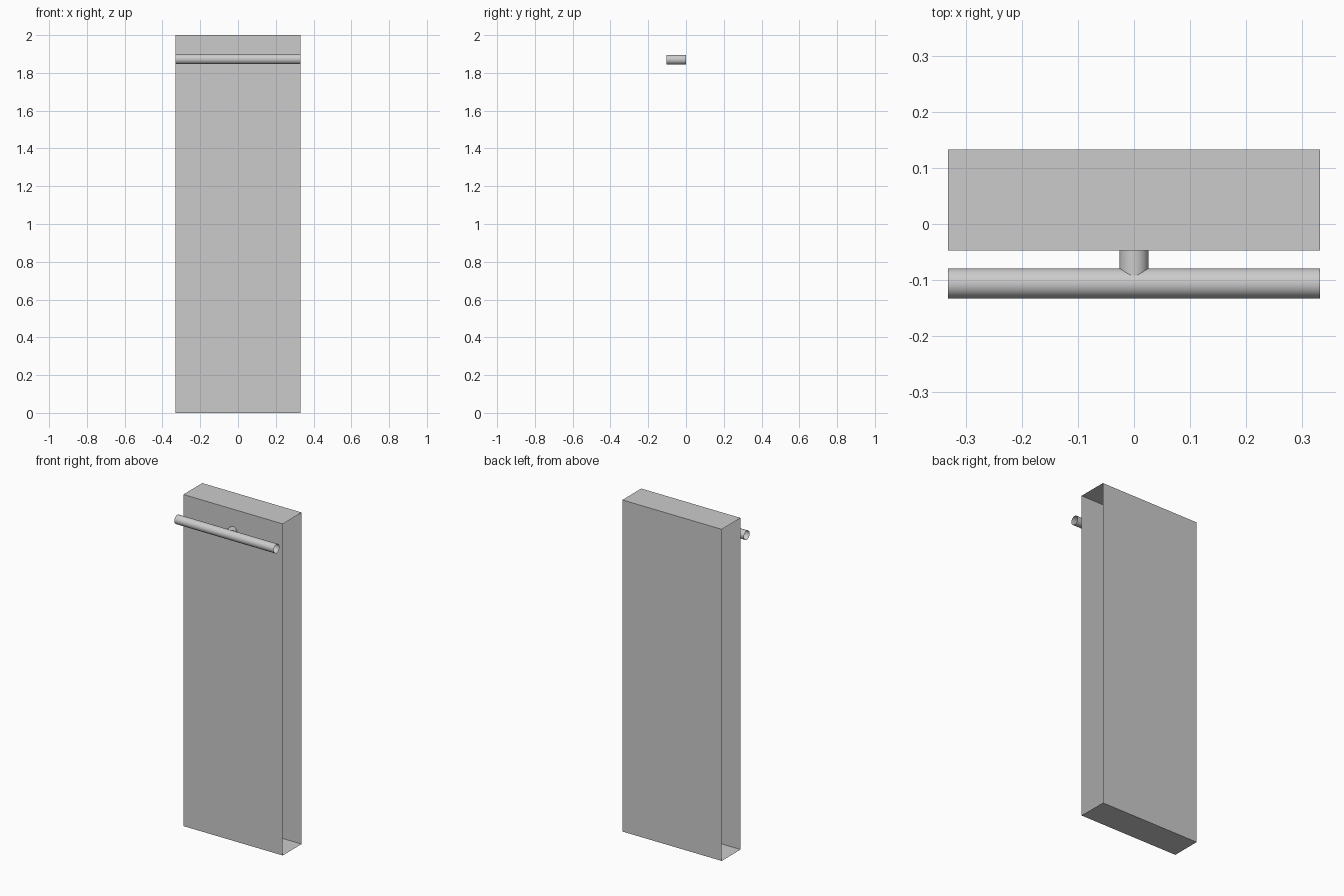
import bpy
import bmesh
from math import pi
from mathutils import Matrix

if "Cube" in bpy.data.objects:
    bpy.data.objects.remove(bpy.data.objects["Cube"])


def make_object(name, bm):
    bmesh.ops.recalc_face_normals(bm, faces=bm.faces)
    mesh = bpy.data.meshes.new(name)
    bm.to_mesh(mesh)
    bm.free()
    obj = bpy.data.objects.new(name, mesh)
    bpy.context.collection.objects.link(obj)
    return obj


def open_tube(name, radius, length, centre, rotation):
    bm = bmesh.new()
    bmesh.ops.create_cone(bm, cap_ends=False, segments=32, radius1=radius,
                          radius2=radius, depth=length,
                          matrix=Matrix.Translation(centre) @ rotation)
    # outward normals, smooth sides
    obj = make_object(name, bm)
    for poly in obj.data.polygons:
        poly.use_smooth = True
    return obj


# Door panel: a thin-walled box, open on its left and right sides
bm = bmesh.new()
y0, y1 = -0.047, 0.133
bmesh.ops.create_cube(bm, size=1, matrix=Matrix.Translation((0, (y0 + y1) / 2, 1))
                      @ Matrix.Diagonal((0.663, y1 - y0, 2, 1)))
bm.normal_update()
sides = [f for f in bm.faces if abs(f.normal.x) > 0.9]
bmesh.ops.delete(bm, geom=sides, context='FACES_ONLY')
make_object("panel", bm)

# Horizontal bar across the front, open ended
open_tube("handle_bar", 0.027, 0.663, (0, -0.106, 1.873), Matrix.Rotation(pi / 2, 4, 'Y'))

# Short post carrying the bar, running into the panel
open_tube("bar_post", 0.026, 0.104, (0, -0.052, 1.870), Matrix.Rotation(pi / 2, 4, 'X'))
